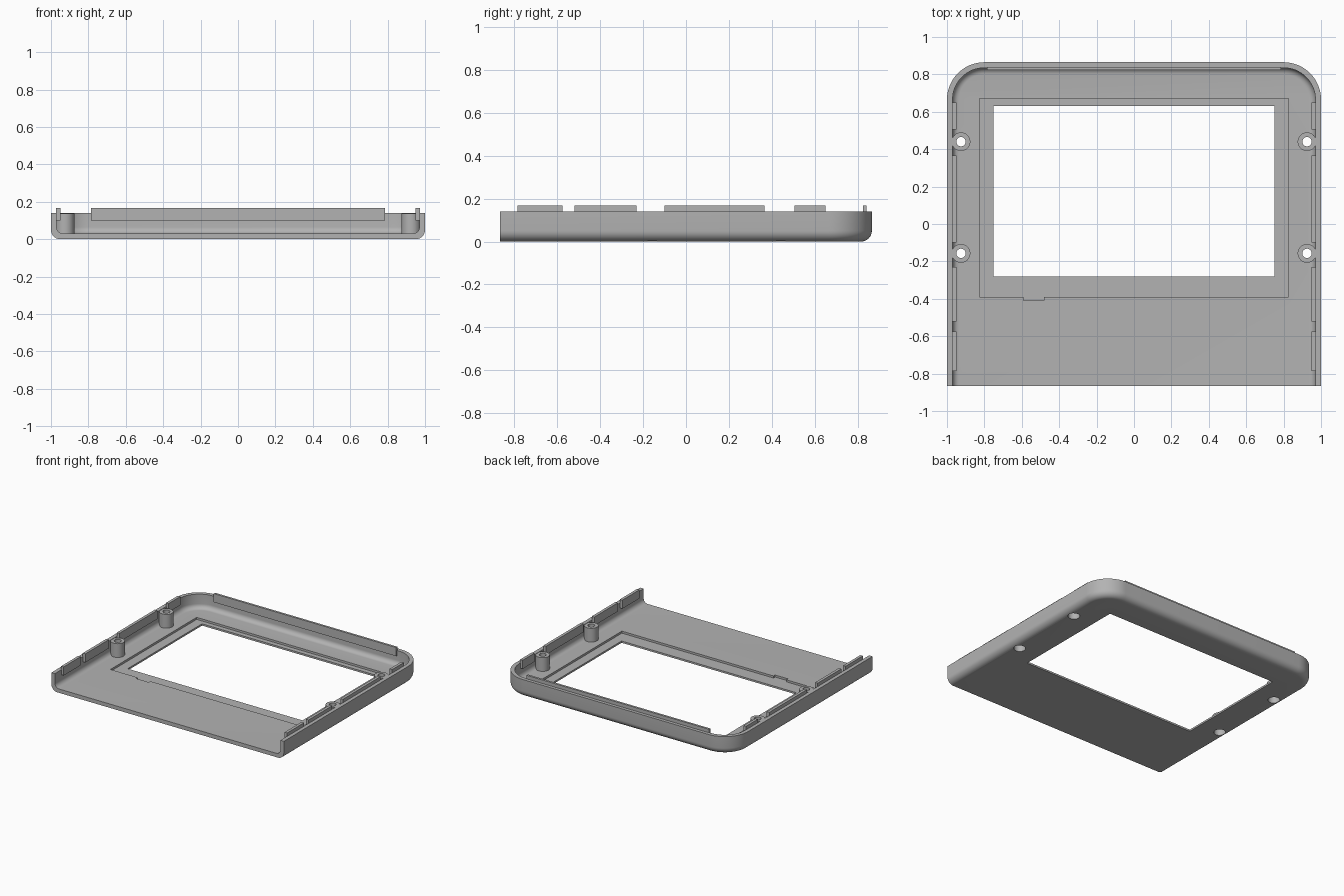
import bpy
import bmesh
from math import sin, cos, pi

cube = bpy.data.objects.get("Cube")
if cube:
    bpy.data.objects.remove(cube, do_unlink=True)

mat = bpy.data.materials.new("plain grey")
mat.use_nodes = True
GREY = (0.45, 0.45, 0.45, 1)
mat.diffuse_color = GREY
mat.node_tree.nodes["Principled BSDF"].inputs["Base Color"].default_value = GREY

DEPTH = 0.865      # half length in y
CORNER = 0.2       # plan radius of the rear corners
RIM = 0.14         # wall height
FLOOR = 0.03       # floor thickness
WALL = 0.03        # wall thickness


def add_object(name, bm):
    bmesh.ops.recalc_face_normals(bm, faces=bm.faces[:])
    mesh = bpy.data.meshes.new(name)
    bm.to_mesh(mesh)
    bm.free()
    mesh.materials.append(mat)
    obj = bpy.data.objects.new(name, mesh)
    bpy.context.collection.objects.link(obj)
    return obj


def box(name, x0, x1, y0, y1, z0, z1):
    bm = bmesh.new()
    bmesh.ops.create_cube(bm, size=1)
    for v in bm.verts:
        v.co = [a if c < 0 else b for c, a, b in zip(v.co, (x0, y0, z0), (x1, y1, z1))]
    return add_object(name, bm)


def cylinder(name, x, y, r, z0, z1):
    bm = bmesh.new()
    bmesh.ops.create_cone(bm, cap_ends=True, segments=40, radius1=r, radius2=r, depth=z1 - z0)
    bmesh.ops.translate(bm, verts=bm.verts[:], vec=(x, y, (z0 + z1) / 2))
    return add_object(name, bm)


def combine(target, tool, operation):
    mod = target.modifiers.new(operation, 'BOOLEAN')
    mod.operation = operation
    mod.solver = 'EXACT'
    mod.object = tool
    bpy.context.view_layer.objects.active = target
    bpy.ops.object.modifier_apply(modifier=mod.name)
    bpy.data.objects.remove(tool, do_unlink=True)


def outline(inset):
    """U-shaped plan path, open at the front."""
    r, cx, cy = CORNER - inset, 1 - CORNER, DEPTH - CORNER
    right = [(cx + r * cos(a * pi / 32), cy + r * sin(a * pi / 32)) for a in range(17)]
    right.insert(0, (1 - inset, -DEPTH))
    return right + [(-x, y) for x, y in reversed(right)]


# Tray shell: the wall section swept round the plan path
def arc(inset, z, r, steps=8):
    return [(inset + r * (1 - sin(a * pi / 2 / steps)), z + r * (1 - cos(a * pi / 2 / steps)))
            for a in range(steps + 1)]


section = arc(0, 0, 0.05) + [(0, RIM), (WALL, RIM)] + arc(WALL, FLOOR, 0.035)[::-1]
bm = bmesh.new()
rows = [[bm.verts.new((x, y, z)) for x, y in outline(i)] for i, z in section]
for a, b in zip(rows, rows[1:]):
    for k in range(len(a) - 1):
        bm.faces.new((a[k], a[k + 1], b[k + 1], b[k]))
bm.faces.new(rows[0])
bm.faces.new(rows[-1])
bm.faces.new([r[0] for r in rows] + [r[-1] for r in reversed(rows)])
tray = add_object("tray_shell", bm)

# Screw bosses with through holes and counterbores from below
for x in (-0.925, 0.925):
    for y in (-0.157, 0.44):
        combine(tray, cylinder("boss", x, y, 0.05, 0.02, 0.137), 'UNION')
        combine(tray, cylinder("counterbore", x, y, 0.042, -0.1, 0.09), 'DIFFERENCE')
        combine(tray, cylinder("screw_hole", x, y, 0.025, 0.05, 0.3), 'DIFFERENCE')

# Window opening, its shallow recess and the recess notch
combine(tray, box("recess", -0.825, 0.825, -0.39, 0.67, 0.014, 0.1), 'DIFFERENCE')
combine(tray, box("notch", -0.59, -0.48, -0.41, -0.38, 0.014, 0.1), 'DIFFERENCE')
combine(tray, box("window", -0.752, 0.752, -0.282, 0.632, -0.1, 0.1), 'DIFFERENCE')

bpy.ops.object.select_all(action='DESELECT')
tray.select_set(True)
bpy.context.view_layer.objects.active = tray
bpy.ops.object.shade_smooth_by_angle(angle=pi / 6)

# Locating lips standing above the rim
LIP_LOW, LIP_HIGH = 0.1, 0.167
box("rear_lip", -0.785, 0.785, 0.823, 0.84, LIP_LOW, LIP_HIGH)
for y0, y1 in ((-0.785, -0.575), (-0.52, -0.23), (-0.1, 0.365), (0.505, 0.65)):
    box("left_lip", 0.95, 0.972, y0, y1, LIP_LOW, LIP_HIGH)
    box("right_lip", -0.972, -0.95, y0, y1, LIP_LOW, LIP_HIGH)
